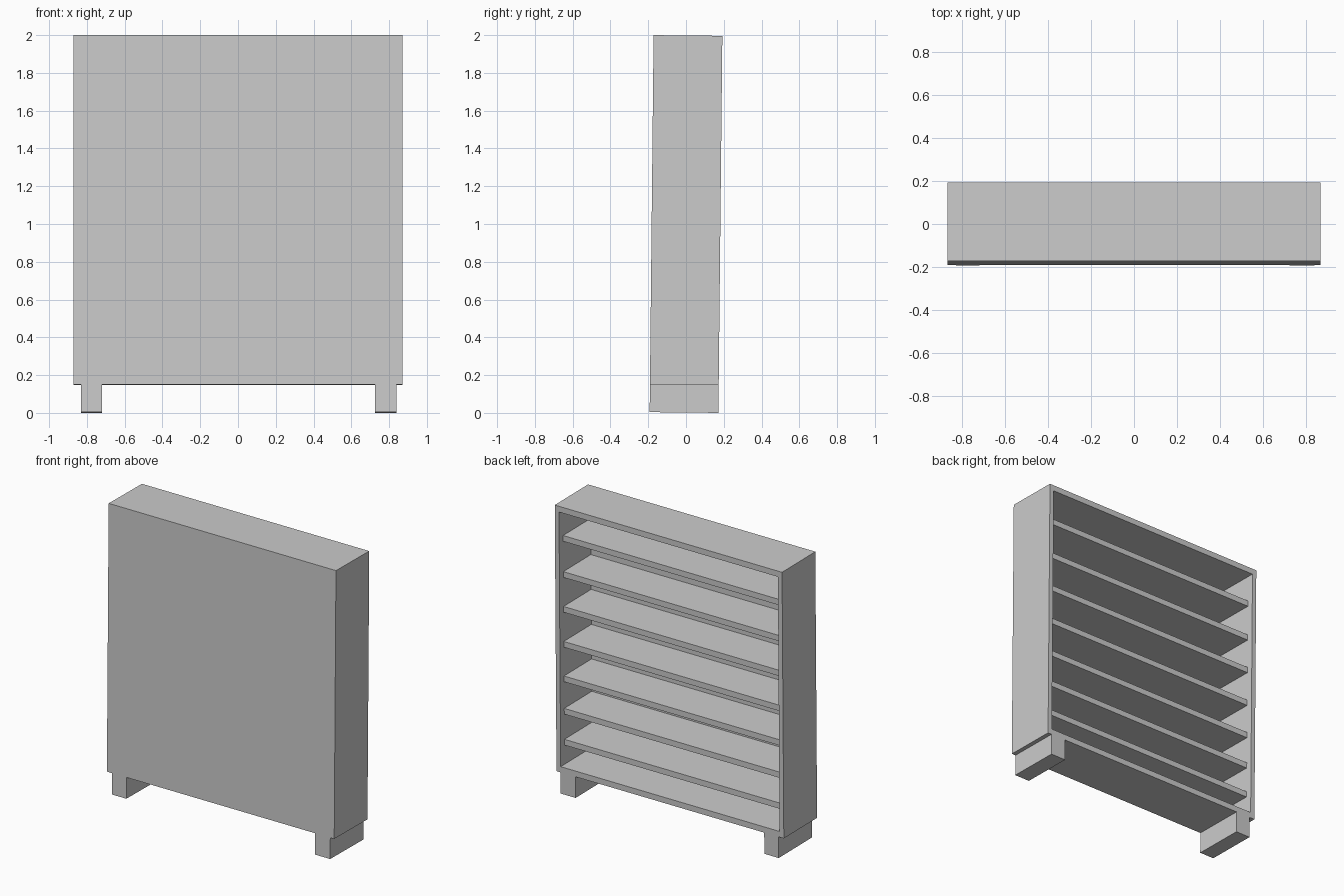
import bpy
import math
from mathutils import Matrix

if "Cube" in bpy.data.objects:
    bpy.data.objects.remove(bpy.data.objects["Cube"])

W, D, H = 0.87, 0.182, 1.996      # half width, half depth, height
SIDE, BOARD, PANEL = 0.032, 0.04, 0.02
BASE, RECESS = 0.147, 0.043

# whole case leans back very slightly
TILT = math.radians(-0.6)
LEAN = Matrix.Translation((0, 0, 1)) @ Matrix.Rotation(TILT, 4, 'X') @ Matrix.Translation((0, 0, -H / 2))


def box(name, x0, x1, y0, y1, z0, z1):
    bpy.ops.mesh.primitive_cube_add(size=1)
    ob = bpy.context.object
    ob.name = name
    ob.data.transform(
        LEAN
        @ Matrix.Translation(((x0 + x1) / 2, (y0 + y1) / 2, (z0 + z1) / 2))
        @ Matrix.Diagonal((x1 - x0, y1 - y0, z1 - z0, 1)))
    return ob


# outer frame and closed front panel
inner = W - SIDE
box("left_side", -W, -inner, -D, D, BASE, H)
box("right_side", inner, W, -D, D, BASE, H)
box("top_board", -inner, inner, -D, D, H - BOARD, H)
box("bottom_board", -inner, inner, -D, D, BASE, BASE + BOARD)
box("front_panel", -inner, inner, -D, -D + PANEL, BASE + BOARD, H - BOARD)

# shelves, slightly recessed from the open back
for i, top in enumerate((0.36, 0.575, 0.80, 1.04, 1.283, 1.525, 1.776)):
    box(f"shelf_{i + 1}", -inner, inner, -D + PANEL, D - RECESS, top - BOARD, top)

# runner feet
box("left_foot", -0.83, -0.72, -D, D, 0, BASE)
box("right_foot", 0.725, 0.84, -D, D, 0, BASE)
